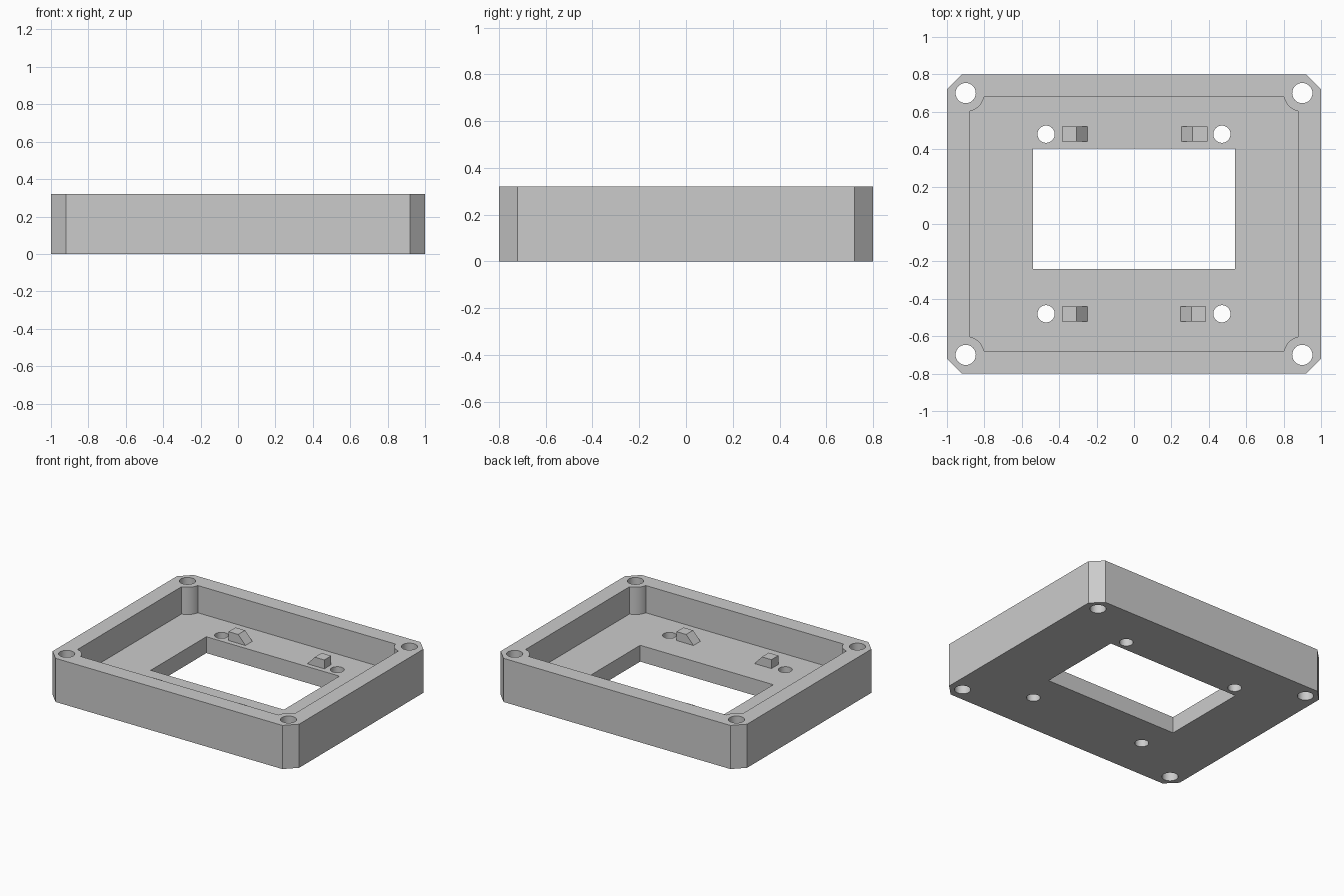
import bpy
import bmesh
from math import asin, cos, sin, pi, tau

cube = bpy.data.objects.get("Cube")
if cube:
    bpy.data.objects.remove(cube, do_unlink=True)

HEIGHT, FLOOR = 0.32, 0.12
CORNERS = [(1, 1), (-1, 1), (-1, -1), (1, -1)]

grey = bpy.data.materials.new("plain grey")
grey.use_nodes = True
grey.diffuse_color = (0.6, 0.6, 0.6, 1)
grey.node_tree.nodes["Principled BSDF"].inputs["Base Color"].default_value = (0.6, 0.6, 0.6, 1)


def prism(name, points, offset):
    """Closed solid from a 3D outline pushed along an offset."""
    bm = bmesh.new()
    face = bm.faces.new([bm.verts.new(p) for p in points])
    top = bmesh.ops.extrude_face_region(bm, geom=[face], use_keep_orig=True)
    moved = [v for v in top["geom"] if isinstance(v, bmesh.types.BMVert)]
    bmesh.ops.translate(bm, verts=moved, vec=offset)
    bmesh.ops.recalc_face_normals(bm, faces=bm.faces)
    mesh = bpy.data.meshes.new(name)
    bm.to_mesh(mesh)
    bm.free()
    mesh.materials.append(grey)
    obj = bpy.data.objects.new(name, mesh)
    bpy.context.collection.objects.link(obj)
    return obj


def upright(name, outline, bottom, top):
    return prism(name, [(x, y, bottom) for x, y in outline], (0, 0, top - bottom))


def circle(x, y, radius, sides=40):
    return [(x + radius * cos(tau * i / sides), y + radius * sin(tau * i / sides))
            for i in range(sides)]


def four_corners(corner):
    """Repeat one corner's points around the outline, counter-clockwise."""
    outline = []
    for sx, sy in CORNERS:
        pts = [(sx * x, sy * y) for x, y in corner]
        outline += pts if sx * sy > 0 else pts[::-1]
    return outline


# Tray body with chamfered corners
tray = upright("tray", four_corners([(1, 0.72), (0.92, 0.8)]), 0, HEIGHT)

# Pocket, bulging inwards around the four screw bosses
boss, steps = 0.1, 12
a = asin(0.02 / boss)
start, end = 1.5 * pi - a, pi + a
arc = [(0.9 + boss * cos(t), 0.7 + boss * sin(t))
       for t in (start + (end - start) * i / steps for i in range(steps + 1))]
cutters = [upright("pocket_cutter", four_corners(arc), FLOOR, HEIGHT + 0.1)]

# Window in the floor
window = [(-0.54, -0.24), (0.54, -0.24), (0.54, 0.404), (-0.54, 0.404)]
cutters.append(upright("window_cutter", window, -0.1, FLOOR + 0.05))

# Screw holes in the corners and smaller holes in the floor
for sx, sy in CORNERS:
    cutters.append(upright("corner_hole_cutter", circle(sx * 0.9, sy * 0.7, 0.054), -0.1, HEIGHT + 0.1))
    cutters.append(upright("floor_hole_cutter", circle(sx * 0.47, sy * 0.48, 0.046), -0.1, FLOOR + 0.05))

for cutter in cutters:
    cutter.hide_render = True
    cut = tray.modifiers.new(cutter.name, "BOOLEAN")
    cut.operation = "DIFFERENCE"
    cut.solver = "EXACT"
    cut.object = cutter

# Bake the cuts and discard the cutters
bpy.context.view_layer.update()
graph = bpy.context.evaluated_depsgraph_get()
baked = bpy.data.meshes.new_from_object(tray.evaluated_get(graph))
tray.modifiers.clear()
tray.data = baked
baked.name = "tray"
for cutter in cutters:
    bpy.data.objects.remove(cutter, do_unlink=True)

bpy.ops.object.select_all(action="DESELECT")
tray.select_set(True)
bpy.context.view_layer.objects.active = tray
bpy.ops.object.shade_smooth_by_angle(angle=pi / 6)

# Locating wedges, sloping down towards the middle
wedge = [(0.385, 0), (0.385, 0.065), (0.307, 0.065), (0.248, 0)]
for sx, sy in CORNERS:
    name = ("rear" if sy > 0 else "front") + ("_left" if sx > 0 else "_right") + "_wedge"
    shift = 0.007 if (sx, sy) == (1, 1) else 0
    prism(name, [(sx * x + shift, sy * 0.48 - 0.04, FLOOR + z) for x, z in wedge], (0, 0.08, 0))
